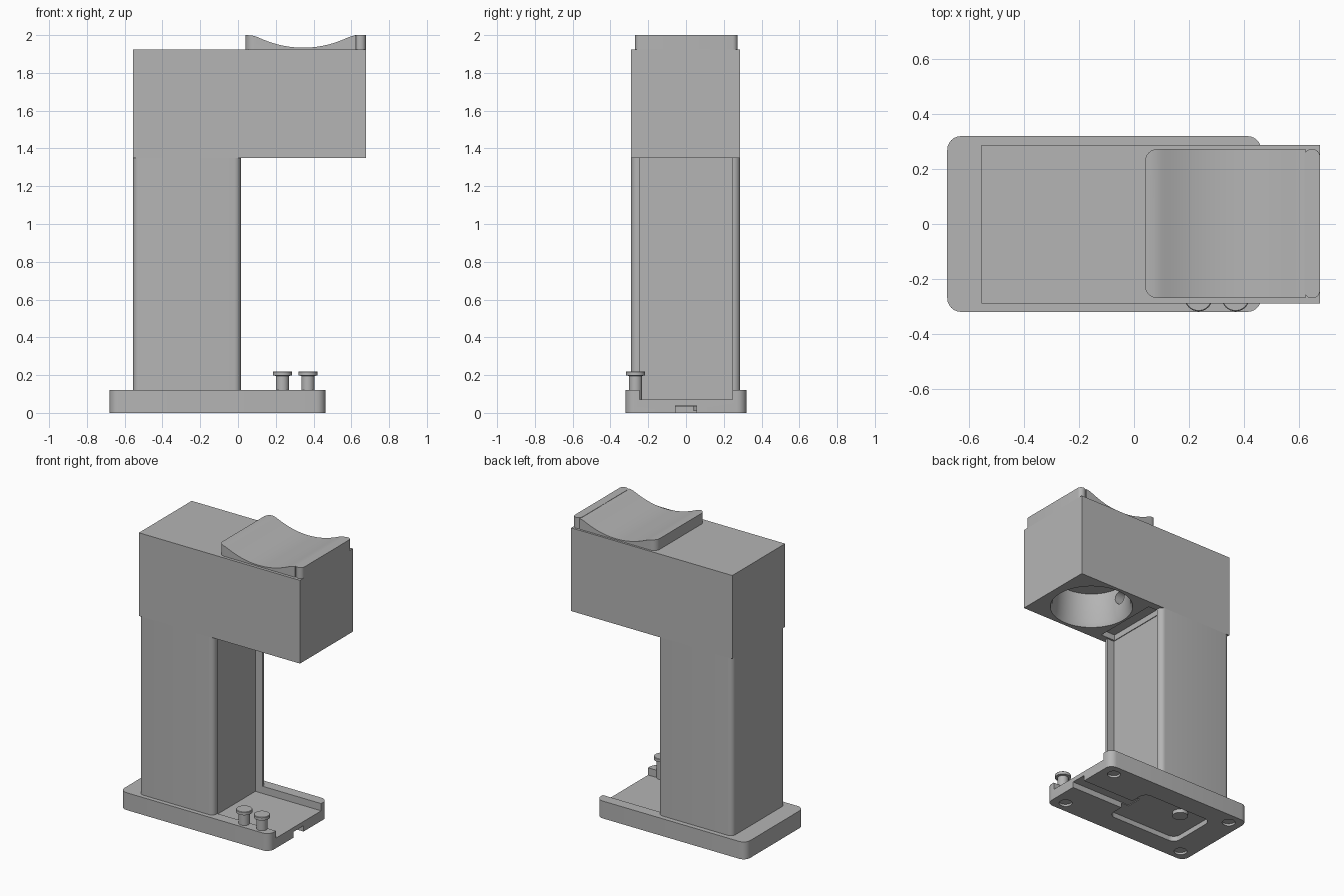
import bpy, bmesh, math
from mathutils import Matrix, Vector

cube = bpy.data.objects.get("Cube")
if cube:
    bpy.data.objects.remove(cube, do_unlink=True)

grey = bpy.data.materials.new("satin_grey")
grey.use_nodes = True
COLOUR = (0.46, 0.46, 0.46, 1)
grey.diffuse_color = COLOUR
grey.node_tree.nodes["Principled BSDF"].inputs["Base Color"].default_value = COLOUR


def finish(name, bm):
    """Turn a bmesh into a grey object."""
    bmesh.ops.recalc_face_normals(bm, faces=bm.faces)
    mesh = bpy.data.meshes.new(name)
    bm.to_mesh(mesh)
    bm.free()
    mesh.materials.append(grey)
    obj = bpy.data.objects.new(name, mesh)
    bpy.context.collection.objects.link(obj)
    return obj


def box(name, x, y, z, r=0, segments=6):
    """Box from ranges, with its upright corners rounded by r."""
    bm = bmesh.new()
    bmesh.ops.create_cube(bm, size=1)
    for v in bm.verts:
        v.co = Vector([(a + b) / 2 + c * (b - a) for c, (a, b) in zip(v.co, (x, y, z))])
    if r:
        upright = [e for e in bm.edges
                   if abs(e.verts[0].co.z - e.verts[1].co.z) > 1e-5]
        bmesh.ops.bevel(bm, geom=upright, offset=r, segments=segments,
                        profile=0.5, affect='EDGES')
    return finish(name, bm)


def lathe(name, x, y, profile, sides=48):
    """Solid of revolution about an upright axis from (radius, z) points."""
    bm = bmesh.new()
    rings = []
    for r, z in profile:
        rings.append([bm.verts.new((x + r * math.cos(a), y + r * math.sin(a), z))
                      for a in (2 * math.pi * i / sides for i in range(sides))])
    for low, high in zip(rings, rings[1:]):
        for i in range(sides):
            j = (i + 1) % sides
            bm.faces.new((low[i], low[j], high[j], high[i]))
    bm.faces.new(rings[0])
    bm.faces.new(rings[-1])
    return finish(name, bm)


def extrude_y(name, outline, y0, y1):
    """Extrude an (x, z) outline along y."""
    bm = bmesh.new()
    face = bm.faces.new([bm.verts.new((x, y0, z)) for x, z in outline])
    new = bmesh.ops.extrude_face_region(bm, geom=[face])["geom"]
    bmesh.ops.translate(bm, vec=(0, y1 - y0, 0),
                        verts=[g for g in new if isinstance(g, bmesh.types.BMVert)])
    return finish(name, bm)


def combine(obj, tool, operation='DIFFERENCE'):
    """Apply a boolean and drop the tool."""
    tool.hide_render = True
    mod = obj.modifiers.new("cut", 'BOOLEAN')
    mod.object, mod.operation, mod.solver = tool, operation, 'EXACT'
    bpy.context.view_layer.objects.active = obj
    bpy.ops.object.modifier_apply(modifier=mod.name)
    bpy.data.objects.remove(tool, do_unlink=True)


def smooth(obj):
    bpy.ops.object.select_all(action='DESELECT')
    obj.select_set(True)
    bpy.context.view_layer.objects.active = obj
    bpy.ops.object.shade_smooth_by_angle(angle=math.radians(32))


# Base with open tray, underside compartment, cable channel and foot dimples
base = box("base", (-0.68, 0.463), (-0.32, 0.32), (0, 0.12), 0.05)
combine(base, box("tray_cut", (-0.04, 0.6), (-0.247, 0.247), (0.07, 0.3)))
combine(base, box("compartment_cut", (-0.49, 0.06), (-0.18, 0.18), (-0.1, 0.035), 0.05))
combine(base, box("channel_cut", (0, 0.6), (-0.055, 0.055), (-0.1, 0.04)))
for fx in (-0.59, 0.37):
    for fy in (-0.24, 0.24):
        combine(base, lathe("foot_cut", fx, fy, [(0.042, -0.1), (0.042, 0.015)], 24))
smooth(base)
smooth(lathe("underside_boss", -0.31, 0.09, [(0.05, 0.01), (0.05, 0.04)], 24))

# Upright column with a recessed front panel
column = box("column", (-0.555, 0.015), (-0.29, 0.287), (0.12, 1.35), 0.035)
combine(column, box("panel_cut", (-0.04, 0.2), (-0.247, 0.247), (0, 1.5)))
smooth(column)

# Square head with a round socket below, its side chute and a slot by the column
SOCKET_X = 0.355
head = box("head", (-0.555, 0.677), (-0.29, 0.287), (1.35, 1.925))
combine(head, lathe("socket_cut", SOCKET_X, 0,
                    [(0.264, 1.3), (0.264, 1.35), (0.25, 1.38), (0.235, 1.58)], 64))
chute = lathe("chute_cut", 0, 0, [(0.045, -0.08), (0.045, 0.08)], 24)
chute.data.transform(Matrix.Translation((0.09, 0, 1.51)) @ Matrix.Rotation(math.pi / 2, 4, 'Y'))
combine(head, chute)
combine(head, box("slot_cut", (-0.035, 0.075), (-0.235, 0.235), (1.2, 1.39)))
smooth(head)

# Scooped tray on top: arc that eases into the flat front lip
TOP, LOW, MID, RADIUS, EASE = 2.0, 1.933, 0.345, 0.53, 0.012
x0, x1, steps = 0.04, 0.625, 48
outline = [(x1, 1.925), (x0, 1.925)]
for i in range(steps + 1):
    x = x0 + (x1 - x0) * i / steps
    arc = LOW + RADIUS - math.sqrt(RADIUS ** 2 - (x - MID) ** 2)
    gap = arc - TOP
    outline.append((x, (arc + TOP - math.sqrt(gap * gap + EASE ** 2)) / 2 + 0.001))
scoop = extrude_y("top_scoop", outline, -0.4, 0.4)
combine(scoop, box("scoop_shape", (0.04, 0.8), (-0.27, 0.273), (1.9, 2.1), 0.045), 'INTERSECT')
smooth(scoop)
smooth(box("top_end_bar", (0.62, 0.677), (-0.27, 0.273), (1.925, TOP), 0.027))

# Two push knobs on the tray rim
for side, kx in (("inner", 0.235), ("outer", 0.37)):
    smooth(lathe(side + "_knob", kx, -0.267,
                 [(0.035, 0.065), (0.035, 0.196), (0.051, 0.198), (0.051, 0.217), (0.048, 0.22)], 32))
